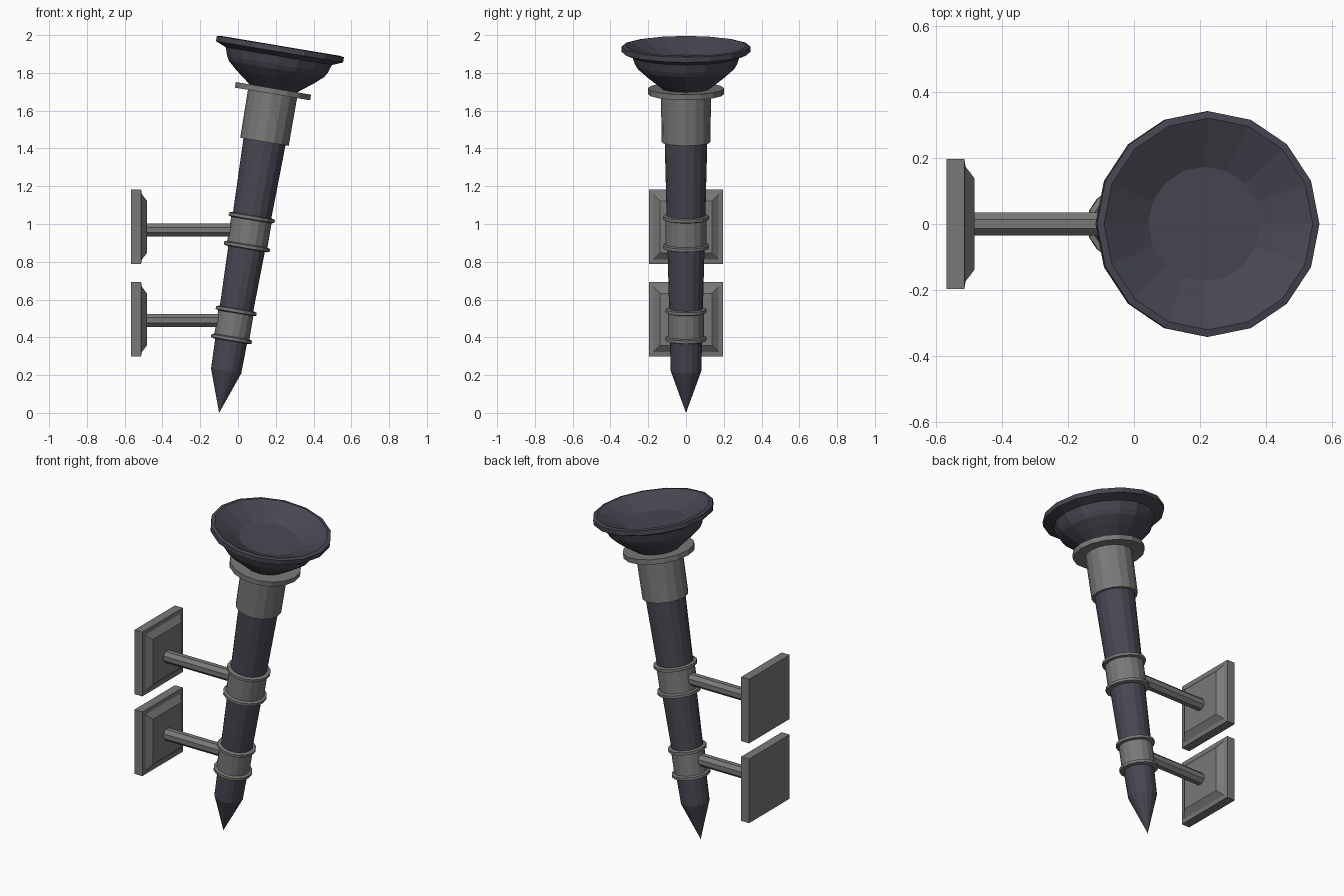
import bpy, bmesh
from math import radians, sin, cos, pi
from mathutils import Matrix

cube = bpy.data.objects.get("Cube")
if cube:
    bpy.data.objects.remove(cube, do_unlink=True)


def material(name, rgb):
    m = bpy.data.materials.new(name)
    m.use_nodes = True
    m.diffuse_color = (*rgb, 1)
    m.node_tree.nodes["Principled BSDF"].inputs["Base Color"].default_value = (*rgb, 1)
    return m


DARK = material("dark blue grey", (0.065, 0.063, 0.085))
IRON = material("iron grey", (0.19, 0.19, 0.185))

# Torch axis leans towards +x, starting at the tip
TILT = Matrix.Translation((-0.1, 0, 0)) @ Matrix.Rotation(radians(9.5), 4, 'Y')


def lathe(name, profile, sides, mat, matrix, turn=0.0):
    """Spin (radius, height) pairs round local z; zero radius makes a point."""
    bm = bmesh.new()
    rings = []
    for r, h in profile:
        if r == 0:
            rings.append([bm.verts.new((0, 0, h))])
        else:
            angles = [turn + 2 * pi * i / sides for i in range(sides)]
            rings.append([bm.verts.new((r * cos(a), r * sin(a), h)) for a in angles])
    for a, b in zip(rings, rings[1:]):
        for i in range(sides):
            j = (i + 1) % sides
            quad = [a[i % len(a)], a[j % len(a)], b[j % len(b)], b[i % len(b)]]
            bm.faces.new(list(dict.fromkeys(quad)))
    for ring in (rings[0], rings[-1]):
        if len(ring) > 1:
            bm.faces.new(ring)
    bmesh.ops.recalc_face_normals(bm, faces=bm.faces)
    mesh = bpy.data.meshes.new(name)
    bm.to_mesh(mesh)
    bm.free()
    mesh.materials.append(mat)
    ob = bpy.data.objects.new(name, mesh)
    ob.matrix_world = matrix
    bpy.context.collection.objects.link(ob)
    return ob


# Pointed shaft
lathe("shaft", [(0, 0), (0.081, 0.225), (0.114, 1.5)], 16, DARK, TILT)

# Collar under the bowl, with its wide flange
lathe("collar", [(0.13, 1.455), (0.132, 1.715)], 16, IRON, TILT)
lathe("collar_flange", [(0.202, 1.712), (0.202, 1.742)], 16, IRON, TILT)

# Fire bowl: stepped outside, flared rim, shallow dish inside
lathe("bowl", [(0.125, 1.74), (0.21, 1.805), (0.255, 1.845), (0.27, 1.87),
               (0.285, 1.915), (0.341, 1.938), (0.341, 1.966),
               (0.32, 1.97), (0.173, 1.9)], 16, DARK, TILT)


# Clamps, arms and wall plates
ALONG_X = Matrix.Rotation(radians(90), 4, 'Y')
for place, low, high, r, arm_z, plate_z in (
        ("lower", 0.385, 0.56, 0.094, 0.49, 0.495),
        ("upper", 0.88, 1.06, 0.108, 0.968, 0.985)):
    lip = r + 0.015
    lathe(place + "_clamp",
          [(r, low), (lip, low + 0.004), (lip, low + 0.02), (r, low + 0.025),
           (r, high - 0.025), (lip, high - 0.02), (lip, high - 0.004), (r, high)],
          16, IRON, TILT)
    lathe(place + "_arm", [(0.037, -0.5), (0.037, arm_z * 0.168 - 0.13)], 8, IRON,
          Matrix.Translation((0, 0, arm_z)) @ ALONG_X, pi / 8)
    # Square plate with a stepped, bevelled front
    steps = ((0.197, -0.567), (0.197, -0.513), (0.173, -0.509), (0.138, -0.482))
    lathe(place + "_wall_plate", [(half * 2 ** 0.5, x) for half, x in steps], 4, IRON,
          Matrix.Translation((0, 0, plate_z)) @ ALONG_X, pi / 4)
